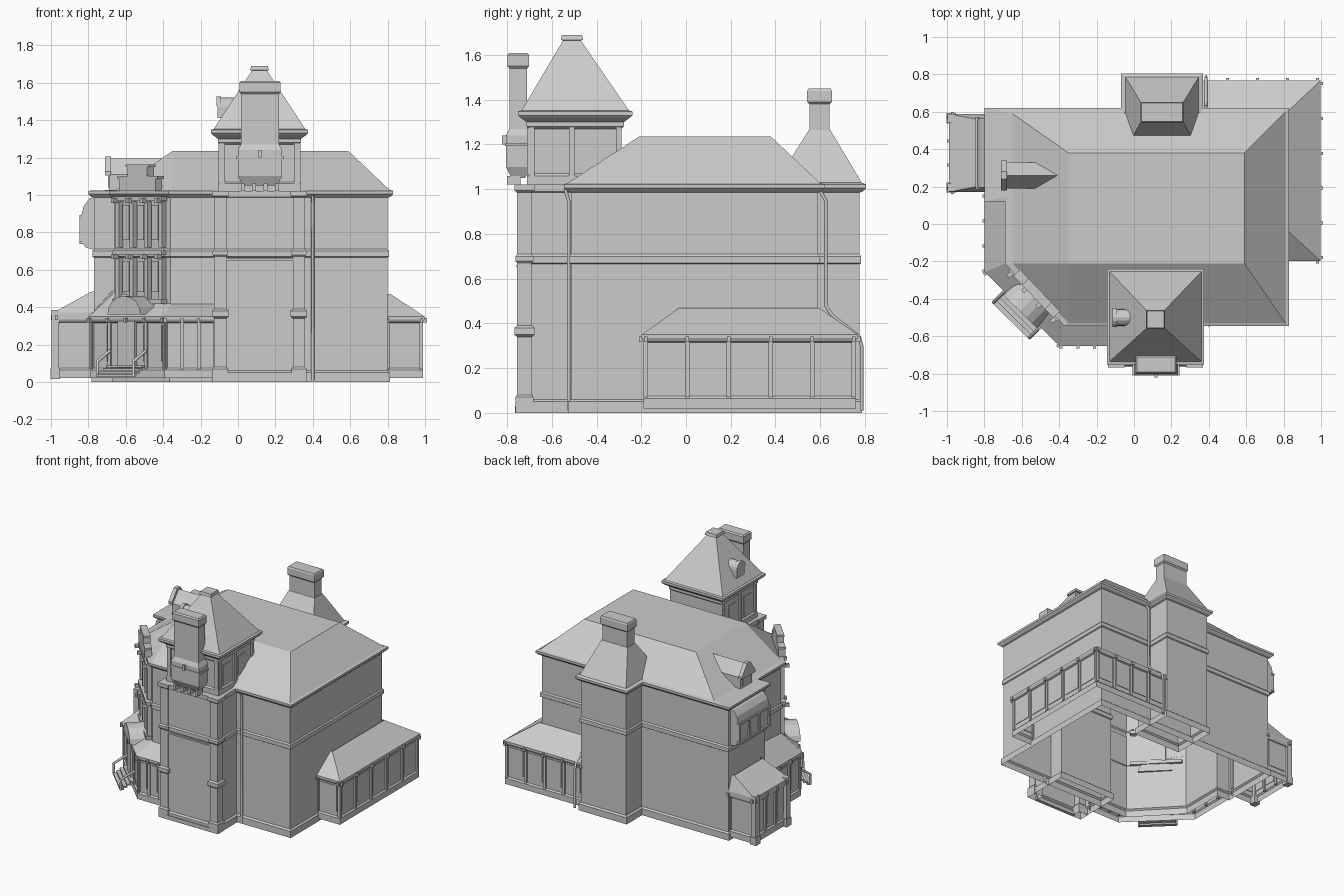
import bpy, bmesh, math
from mathutils import Vector, Matrix

if "Cube" in bpy.data.objects:
    bpy.data.objects.remove(bpy.data.objects["Cube"])

stone = bpy.data.materials.new("pale grey stone")
stone.use_nodes = True
GREY = (0.6, 0.6, 0.6, 1)
stone.diffuse_color = GREY
stone.node_tree.nodes["Principled BSDF"].inputs["Base Color"].default_value = GREY


def finish(name, bm, loc=(0, 0, 0), rot=0):
    bmesh.ops.remove_doubles(bm, verts=bm.verts, dist=0.0002)
    bmesh.ops.recalc_face_normals(bm, faces=bm.faces)
    me = bpy.data.meshes.new(name)
    bm.to_mesh(me)
    bm.free()
    me.materials.append(stone)
    ob = bpy.data.objects.new(name, me)
    ob.location, ob.rotation_euler = loc, (0, 0, rot)
    bpy.context.collection.objects.link(ob)
    return ob


def offset(plan, d, closed):
    """Move a counter-clockwise plan outward by d with mitred corners."""
    out, n = [], len(plan)
    for i, p in enumerate(plan):
        p = Vector(p)
        sides = []
        if closed or i > 0:
            sides.append(p - Vector(plan[i - 1]))
        if closed or i < n - 1:
            sides.append(Vector(plan[(i + 1) % n]) - p)
        normals = [Vector((s.y, -s.x)).normalized() for s in sides]
        m = sum(normals, Vector((0, 0))).normalized()
        out.append(p + m * d / m.dot(normals[0]))
    return out


def sweep(name, plan, profile, closed=True, tops=(), cap=True):
    """Walls with mouldings: (offset, height) profile run around a plan, then roof loops."""
    loops = [[(p.x, p.y, z) for p in offset(plan, d, closed)] for d, z in profile]
    loops += list(tops)
    bm = bmesh.new()
    rows = [[bm.verts.new(c) for c in loop] for loop in loops]
    n = len(plan)
    for a, b in zip(rows, rows[1:]):
        for i in range(n if closed else n - 1):
            j = (i + 1) % n
            bm.faces.new((a[i], a[j], b[j], b[i]))
    if closed and cap:
        bm.faces.new(rows[-1])
    return finish(name, bm)


def rect(x0, x1, y0, y1):
    return [(x0, y0), (x1, y0), (x1, y1), (x0, y1)]


def at(plan, z):
    return [(x, y, z) for x, y in plan]


def box(name, centre, size, rot=0):
    bm = bmesh.new()
    bmesh.ops.create_cube(bm, size=1, matrix=Matrix.Diagonal((*size, 1)))
    return finish(name, bm, centre, rot)


def extrude(name, pts, depth, loc, rot=0):
    """Upright (u, z) outline pushed back along local y."""
    bm = bmesh.new()
    face = bm.faces.new([bm.verts.new((u, 0, z)) for u, z in pts])
    moved = bmesh.ops.extrude_face_region(bm, geom=[face])["geom"]
    bmesh.ops.translate(bm, vec=(0, depth, 0),
                        verts=[v for v in moved if isinstance(v, bmesh.types.BMVert)])
    return finish(name, bm, loc, rot)


def arch(w, z0, z1, steps=8):
    return [(w * math.cos(math.pi * i / steps), z0 + (z1 - z0) * math.sin(math.pi * i / steps))
            for i in range(steps + 1)]


def panels(name, p, q, n, z0, z1, post=0.02, proud=0.02):
    """Posts, thin panels and eave brackets spaced along a wall from p to q."""
    p, q = Vector(p), Vector(q)
    d = q - p
    rot, step = math.atan2(d.y, d.x), d.length / n
    out = Vector((d.y, -d.x)).normalized()
    for i in range(n + 1):
        c = p + d * i / n
        box(name + "_post", (c.x, c.y, (z0 + z1) / 2), (post, proud, z1 - z0), rot)
        c = c + out * proud
        box(name + "_bracket", (c.x, c.y, z1 + 0.005), (post * 0.8, proud, 0.025), rot)
        if i < n:
            c = p + d * (i + 0.5) / n
            box(name + "_panel", (c.x, c.y, (z0 + z1) / 2 + 0.01),
                (step - post * 2.2, 0.009, z1 - z0 - 0.06), rot)


def pipe(name, pts):
    cu = bpy.data.curves.new(name, "CURVE")
    cu.dimensions, cu.bevel_depth, cu.bevel_resolution = "3D", 0.009, 1
    s = cu.splines.new("POLY")
    s.points.add(len(pts) - 1)
    for point, c in zip(s.points, pts):
        point.co = (*c, 1)
    cu.materials.append(stone)
    bpy.context.collection.objects.link(bpy.data.objects.new(name, cu))


# Shared wall moulding: plinth, string course, cornice
WALL = [(0.012, 0), (0.012, 0.05), (0, 0.06), (0, 0.665), (0.008, 0.67), (0.008, 0.7), (0, 0.71),
        (0, 0.985), (0.015, 0.99), (0.03, 1.005), (0.03, 1.022)]

# Main block with a cut corner and a flat-topped hipped roof
main = [(-0.77, 0.59), (-0.77, 0.15), (-0.66, 0.15), (-0.66, -0.2), (-0.36, -0.515),
        (0.8, -0.515), (0.8, 0.59)]
hip = [(-0.65, 0.59), (-0.65, 0.15), (-0.65, 0.15), (-0.65, -0.21), (-0.35, -0.53),
       (0.81, -0.53), (0.81, 0.6)]
ridge = [(-0.35, 0.38), (-0.35, 0.15), (-0.35, 0.15), (-0.35, -0.21), (-0.35, -0.21),
         (0.59, -0.21), (0.59, 0.38)]
sweep("main_house", main, WALL, tops=[at(hip, 1.027), at(ridge, 1.235)])

# Front tower: lower shaft, corner piers, upper storey, pyramid roof
sweep("tower_shaft", rect(-0.12, 0.35, -0.745, -0.4), WALL[:-3] + [(0.012, 0.99), (0.012, 1.022)])
for x0 in (-0.127, 0.293):
    sweep("tower_pier", rect(x0, x0 + 0.065, -0.755, -0.69),
          [(0.008, 0), (0.008, 0.07), (0, 0.08), (0, 0.34), (0.012, 0.35), (0.012, 0.38), (0, 0.39),
           (0, 0.67), (0.008, 0.68), (0.008, 0.7), (0, 0.71), (0, 0.985), (0.012, 0.995),
           (0.012, 1.022)])
box("tower_front_sill", (0.115, -0.748, 0.655), (0.36, 0.02, 0.012))
box("tower_front_base", (0.115, -0.752, 0.015), (0.36, 0.025, 0.03))
sweep("tower_top", rect(-0.095, 0.325, -0.7, -0.29),
      [(0.01, 1.02), (0.01, 1.06), (0, 1.07), (0, 1.27), (0.012, 1.28), (0.012, 1.3), (0.04, 1.32),
       (0.05, 1.33), (0.05, 1.348), (0.035, 1.352)],
      tops=[at(rect(0.075, 0.155, -0.55, -0.47), 1.665), at(rect(0.065, 0.165, -0.56, -0.46), 1.668),
            at(rect(0.07, 0.16, -0.555, -0.465), 1.69)])
for x in (-0.095, 0.325):
    for y in (-0.6, -0.42):
        box("tower_window", (x, y, 1.155), (0.009, 0.085, 0.15))
    for y in (-0.69, -0.51, -0.3):
        box("tower_strip", (x, y, 1.17), (0.02, 0.025, 0.22))
for x in (-0.085, 0.315):
    box("tower_front_strip", (x, -0.7, 1.17), (0.03, 0.02, 0.22))
extrude("tower_dormer", arch(0.045, 1.47, 1.52) + [(-0.045, 1.41), (0.045, 1.41)], 0.13,
        (0.02, -0.5, 0), math.pi / 2)
extrude("tower_dormer_hood", arch(0.052, 1.475, 1.527), 0.025, (-0.09, -0.5, 0), math.pi / 2)

# Front chimney breast on corbels
sweep("front_chimney", rect(0.015, 0.22, -0.79, -0.71),
      [(-0.01, 1.05), (0.015, 1.1), (0.015, 1.24), (0, 1.27), (0, 1.54), (0.008, 1.55), (0.008, 1.6),
       (0, 1.61)])
box("chimney_band", (0.117, -0.755, 1.2), (0.25, 0.11, 0.015))
for i in range(4):
    box("chimney_corbel", (0.025 + i * 0.061, -0.77, 1.04), (0.02, 0.06, 0.04))
box("chimney_tie", (0.117, -0.812, 1.22), (0.015, 0.02, 0.04))

# Rear stair tower with its chimney
sweep("rear_tower", rect(-0.04, 0.34, 0.45, 0.775), WALL,
      tops=[at(rect(-0.045, 0.345, 0.4, 0.785), 1.03), at(rect(0.04, 0.26, 0.55, 0.645), 1.265)])
sweep("rear_chimney", rect(0.045, 0.255, 0.552, 0.642),
      [(0, 1.25), (0, 1.38), (0.01, 1.39), (0.01, 1.44), (0.005, 1.45)])

# Garden room wrapping the rear right corner
LOW = [(0.01, 0.02), (0.01, 0.065), (0, 0.075), (0, 0.315), (0.01, 0.32), (0.018, 0.335),
       (0.018, 0.35)]
room = [(0.8, -0.18), (0.98, -0.18), (0.98, 0.75), (0.34, 0.75)]
sweep("garden_room", room, LOW, closed=False,
      tops=[[(0.8, -0.03, 0.47), (0.815, -0.03, 0.47), (0.815, 0.595, 0.47), (0.34, 0.595, 0.47)]])
for p, q, n in zip(room, room[1:], (1, 5, 4)):
    panels("garden_room", p, q, n, 0.07, 0.325)

# Veranda around the cut corner
veranda = [(-0.78, 0.15), (-0.78, -0.25), (-0.39, -0.635), (-0.12, -0.635)]
sweep("veranda", veranda, LOW, closed=False,
      tops=[[(-0.66, 0.15, 0.5), (-0.66, -0.2, 0.48), (-0.36, -0.51, 0.42), (-0.12, -0.51, 0.42)]])
for p, q, n in zip(veranda, veranda[1:], (3, 4, 3)):
    panels("veranda", p, q, n, 0.07, 0.325)

# Entrance in the cut corner: door, arched hood, steps and handrails
a, b = Vector(veranda[1]), Vector(veranda[2])
along = (b - a).normalized()
out = Vector((along.y, -along.x))
turn = math.atan2(along.y, along.x)
mid = (a + b) / 2
box("front_door", (mid.x, mid.y, 0.2), (0.13, 0.04, 0.25), turn)
hood = mid + out * 0.035
extrude("door_hood", arch(0.125, 0.36, 0.46), 0.16, (hood.x, hood.y, 0), turn)
for i in range(4):
    c = mid + out * (0.02 + i * 0.024)
    box("entrance_step", (c.x, c.y, 0.082 - i * 0.016), (0.27, 0.03, 0.012), turn)
for s in (-0.135, 0.135):
    c = mid + along * s
    e = c + out * 0.1
    pipe("handrail", [(c.x, c.y, 0.17), (e.x, e.y, 0.11), (e.x, e.y, 0.03)])

# Two-storey window bay on the cut corner, with parapet
a, b = Vector(main[3]), Vector(main[4])
along = (b - a).normalized()
out = Vector((along.y, -along.x))
turn = math.atan2(along.y, along.x)
mid = (a + b) / 2
p, q = a + along * 0.05 + out * 0.012, b - along * 0.05 + out * 0.012
for z0, z1 in ((0.44, 0.665), (0.72, 0.965)):
    panels("corner_bay", p, q, 3, z0, z1, post=0.028, proud=0.035)
for z in (0.43, 0.69, 0.98):
    box("bay_rail", (mid.x + out.x * 0.01, mid.y + out.y * 0.01, z), (0.38, 0.06, 0.025), turn)
for s, w, z0, z1 in ((0, 0.28, 1.02, 1.09), (0, 0.31, 1.085, 1.1), (0, 0.15, 1.09, 1.15),
                     (0, 0.18, 1.148, 1.163)):
    box("bay_parapet", (mid.x - 0.01, mid.y - 0.015, (z0 + z1) / 2), (w, 0.05, z1 - z0), turn)

# Side entrance porch with a lean-to roof
porch = [(-0.77, 0.57), (-0.97, 0.57), (-0.97, 0.19), (-0.77, 0.19)]
sweep("side_porch", porch, LOW[:-1] + [(0.018, 0.37)], closed=False,
      tops=[[(-0.77, 0.55, 0.485), (-0.79, 0.55, 0.48), (-0.79, 0.21, 0.48), (-0.77, 0.21, 0.485)]])
for p, q, n in zip(porch, porch[1:], (1, 3, 1)):
    panels("side_porch", p, q, n, 0.07, 0.34)
for y in (0.195, 0.565):
    box("porch_pier", (-0.978, y, 0.2), (0.04, 0.045, 0.37))
    box("porch_pier_foot", (-0.978, y, 0.045), (0.05, 0.055, 0.06))

# Curved oriel over the porch
extrude("side_oriel", [(0.02, 0.7), (-0.045, 0.72), (-0.065, 0.75), (-0.07, 0.88), (-0.055, 0.94),
                       (-0.025, 0.98), (0.02, 0.995)], 0.37, (-0.77, 0.195, 0))
for i in range(4):
    box("oriel_mullion", (-0.838, 0.205 + i * 0.117, 0.815), (0.018, 0.018, 0.14))
for z in (0.745, 0.885):
    box("oriel_rail", (-0.835, 0.38, z), (0.025, 0.385, 0.014))

# Gabled roof dormer
gable = [(0.07, 1.0), (0.07, 1.11), (0, 1.195), (-0.07, 1.11), (-0.07, 1.0)]
extrude("roof_dormer", gable, 0.28, (-0.41, 0.26, 0), math.pi / 2)
extrude("dormer_gable", [(0.08, 1.105), (0.08, 1.125), (0.02, 1.205), (-0.02, 1.205), (-0.08, 1.125),
                         (-0.08, 1.105)], 0.03, (-0.68, 0.26, 0), math.pi / 2)
box("dormer_window", (-0.69, 0.26, 1.07), (0.009, 0.09, 0.06))

# Drainpipes
pipe("rear_drainpipe", [(0.385, 0.6, 0.99), (0.385, 0.625, 0.95), (0.385, 0.625, 0.48),
                        (0.385, 0.65, 0.44), (0.385, 0.775, 0.34), (0.385, 0.785, 0.3),
                        (0.385, 0.785, 0.01)])
pipe("front_drainpipe", [(0.4, -0.54, 1.0), (0.4, -0.525, 0.95), (0.4, -0.525, 0.01)])
